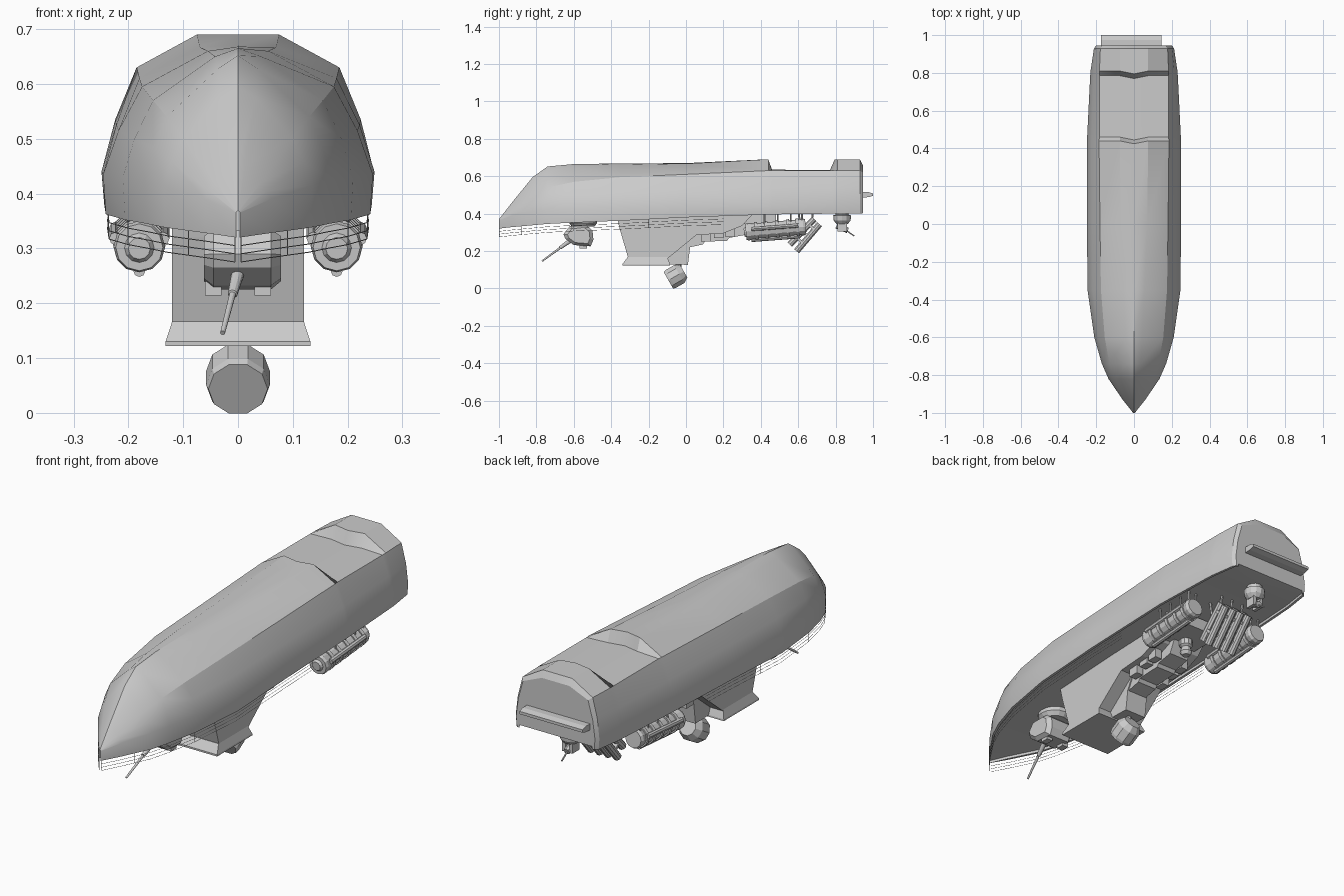
import bpy, bmesh, math
from mathutils import Vector

if "Cube" in bpy.data.objects:
    bpy.data.objects.remove(bpy.data.objects["Cube"])


def make(name, verts, faces):
    me = bpy.data.meshes.new(name)
    me.from_pydata(verts, [], faces)
    bm = bmesh.new()
    bm.from_mesh(me)
    bmesh.ops.recalc_face_normals(bm, faces=bm.faces)
    bm.to_mesh(me)
    bm.free()
    ob = bpy.data.objects.new(name, me)
    bpy.context.collection.objects.link(ob)
    return ob


def loft(name, rings):
    n, m = len(rings[0]), len(rings)
    faces = [(i * n + j, i * n + (j + 1) % n, (i + 1) * n + (j + 1) % n, (i + 1) * n + j)
             for i in range(m - 1) for j in range(n)]
    faces += [tuple(range(n)), tuple(range((m - 1) * n, m * n))]
    return make(name, [p for r in rings for p in r], faces)


def prism(name, profile, w, x=0):
    return loft(name, [[(x + s * w, y, z) for y, z in profile] for s in (-1, 1)])


def box(name, x, y, z):
    prism(name, [(y[0], z[0]), (y[1], z[0]), (y[1], z[1]), (y[0], z[1])],
          (x[1] - x[0]) / 2, (x[0] + x[1]) / 2)


def lathe(name, a, b, profile, n=12):
    """Round part from a to b; profile is (fraction along axis, radius)."""
    a, b = Vector(a), Vector(b)
    q = (b - a).to_track_quat('Z', 'Y')
    rings = []
    for t, r in profile:
        rings.append([tuple(a.lerp(b, t) + q @ Vector((r * math.cos(k * math.tau / n),
                     r * math.sin(k * math.tau / n), 0))) for k in range(n)])
    return loft(name, rings)


def tube(name, a, b, r, n=8):
    return lathe(name, a, b, [(0, r), (1, r)], n)


# Upturned hull: y, deck z, knuckle x/z, chine x/z, keel flat x/z, keel z
stations = [
    (-1.0, .32, .004, .365, .003, .367, .001, .369, .37),
    (-.93, .328, .06, .39, .042, .42, .012, .45, .46),
    (-.82, .338, .135, .415, .10, .50, .032, .575, .595),
    (-.74, .345, .17, .425, .13, .54, .036, .628, .652),
    (-.6, .352, .21, .43, .155, .57, .042, .65, .665),
    (-.35, .362, .246, .435, .175, .595, .055, .66, .668),
    (0, .38, .249, .44, .18, .61, .07, .667, .67),
    (.44, .395, .248, .44, .185, .63, .075, .69, .69),
    (.46, .396, .248, .44, .183, .63, .075, .635, .635),
    (.785, .4, .232, .45, .183, .63, .075, .633, .633),
    (.81, .4, .23, .45, .183, .63, .075, .69, .69),
    (.93, .4, .212, .45, .178, .63, .075, .69, .69),
    (.945, .402, .20, .45, .165, .62, .07, .66, .66),
]
rings = []
for y, dz, kx, kz, cx, cz, fx, fz, zk in stations:
    dx = kx * .98
    rim = max(dx - .012, dx * .7)
    # centre of the cut-out walls bows forward
    bow = -.015 if abs(y - .44) < .03 or abs(y - .8) < .02 else 0
    half = [(0, zk), (fx, fz), (cx, cz), ((cx + kx) / 2 + kx * .03, (cz + kz) / 2),
            (kx, kz), (dx, dz), (rim, dz), (rim, dz + .012), (0, dz + .012)]
    ring = half + [(-x, z) for x, z in half[-2:0:-1]]
    rings.append([(x, y + (bow if i == 0 else 0), z) for i, (x, z) in enumerate(ring)])
hull = loft("hull", rings)
bpy.context.view_layer.objects.active = hull
hull.select_set(True)
bpy.ops.object.shade_smooth_by_angle(angle=math.radians(25))

# Transom ledge
prism("transom_ledge", [(.93, .485), (.975, .488), (1.0, .495), (1.0, .508), (.975, .515), (.93, .515)], .16, -.015)


def lerp_station(y, k):
    for a, b in zip(stations, stations[1:]):
        if a[0] <= y <= b[0]:
            return a[k] + (b[k] - a[k]) * (y - a[0]) / (b[0] - a[0])


# Deck railings
ys = [-.998, -.96, -.93, -.88, -.82, -.74, -.6, -.48, -.35, -.2, 0, .2]
cu = bpy.data.curves.new("railings", 'CURVE')
cu.dimensions = '3D'
cu.bevel_depth = .0009
cu.bevel_resolution = 0


def rail_point(s, y, drop):
    return (s * lerp_station(y, 2) * .955, y, lerp_station(y, 1) - drop)


def add_line(pts):
    sp = cu.splines.new('POLY')
    sp.points.add(len(pts) - 1)
    for p, c in zip(sp.points, pts):
        p.co = (*c, 1)


for s in (-1, 1):
    for drop in (.015, .03, .045):
        add_line([rail_point(s, y, drop) for y in ys])
    for y in ys[::3]:
        add_line([rail_point(s, y, 0), rail_point(s, y, .045)])
bpy.context.collection.objects.link(bpy.data.objects.new("railings", cu))

# Deckhouse with flared bridge roof
prism("deckhouse", [(-.37, .385), (-.355, .32), (-.31, .166), (-.11, .15), (.055, .285),
                    (.2, .295), (.3, .335), (.36, .40), (0, .40)], .12)
loft("bridge_roof", [[(x, y, z) for x, y in ((-w, a), (w, a), (w, b), (-w, b))]
     for w, a, b, z in ((.12, -.312, -.1, .167), (.132, -.34, -.085, .13), (.132, -.34, -.085, .122))])

# Mast base, stepped upper works
prism("mast_base", [(-.13, .13), (.01, .126), (.022, .22), (.06, .295), (-.1, .25)], .055)
prism("aft_house", [(.02, .22), (.09, .235), (.1, .25), (.22, .255), (.23, .27), (.31, .285), (.36, .39), (0, .39)], .05)
for i, (y0, y1, z0) in enumerate([(.08, .13, .25), (.15, .2, .27), (.21, .26, .275)]):
    for s in (-1, 1):
        box(f"roof_locker_{i}", (s * .075 - .018, s * .075 + .018), (y0, y1), (z0, .32))
box("aft_platform", (-.09, .09), (.25, .48), (.345, .40))
lathe("director", (0, .36, .35), (0, .36, .27), [(0, .03), (.4, .03), (.5, .02), (.8, .028), (1, .018)], 10)

# Radar drum
c, d = Vector((0, -.055, .066)), Vector((0, .87, .5))
lathe("radar_drum", c - d * .045, c + d * .05, [(0, .054), (.15, .058), (.7, .058), (1, .04)], 10)
tube("radar_post", (0, -.04, .08), (0, -.04, .14), .015)

# Bow gun
lathe("gun_ring", (0, -.55, .38), (0, -.55, .33), [(0, .075), (.6, .075), (1, .06)], 16)
gun = [(-.62, .335), (-.655, .29), (-.645, .265), (-.6, .232), (-.51, .225), (-.495, .26), (-.5, .31), (-.53, .335)]
loft("gun_turret", [[(x, -.57 + (y + .57) * k, .285 + (z - .285) * k) for y, z in gun]
     for x, k in ((-.062, .75), (-.045, 1), (.06, 1), (.078, .75))])
for s in (-1, 1):
    box("gun_hatch", (s * .045 - .015, s * .045 + .015), (-.57, -.53), (.214, .24))
lathe("gun_barrel", (0, -.62, .255), (-.028, -.77, .146), [(0, .012), (.35, .009), (.36, .006), (1, .0045)])

# Ribbed missile canisters on both sides
for s in (-1, 1):
    prof = [(0, .043), (.04, .047)]
    for t in (.15, .32, .5, .68, .84):
        prof += [(t, .042), (t, .048), (t + .05, .048), (t + .05, .042)]
    lathe("missile_canister", (s * .18, .32, .302), (s * .18, .64, .33), prof + [(.96, .046), (1, .04)], 12)
    lathe("canister_nose", (s * .18, .31, .30), (s * .18, .33, .302), [(0, .02), (1, .034)])
    for dx, dz, r in ((0, -.047, .011), (-.043, .012, .012), (.043, .012, .012)):
        tube("canister_pod", (s * .18 + dx, .35, .306 + dz), (s * .18 + dx, .6, .325 + dz), r)
    for y in (.42, .49, .56, .62):
        for x in (.16, .2):
            tube("canister_strut", (s * x, y, .33), (s * x, y, .415), .005, 6)

# Angled decoy tubes across the aft deck
for row in (0, 1):
    for i in range(4):
        x, o = -.066 + .044 * i, row * .036
        tube("decoy_tube", (x, .555 + o, .235 - o), (x, .685 + o * .8, .372 - o * .8), .018, 10)
for t in (.25, .75):
    y, z = .573 + .13 * t, .217 + .137 * t
    prism("decoy_band", [(y - .018, z + .018), (y + .018, z - .018), (y + .027, z - .009), (y - .009, z + .027)], .08)
for x in (-.06, 0, .06):
    tube("decoy_strut", (x, .62, .29), (x, .6, .415), .006, 6)
    tube("decoy_strut", (x, .67, .34), (x, .68, .415), .006, 6)

# Stern gun mount
lathe("stern_pedestal", (0, .835, .415), (0, .835, .345), [(0, .035), (.3, .035), (.35, .048), (.75, .045), (1, .03)])
for s in (-1, 1):
    box("stern_gun_cheek", (s * .018 - .008, s * .018 + .008), (.81, .86), (.305, .35))
tube("stern_gun_body", (0, .805, .335), (0, .865, .31), .015)
tube("stern_gun_barrel", (0, .85, .315), (0, .9, .28), .004, 6)
